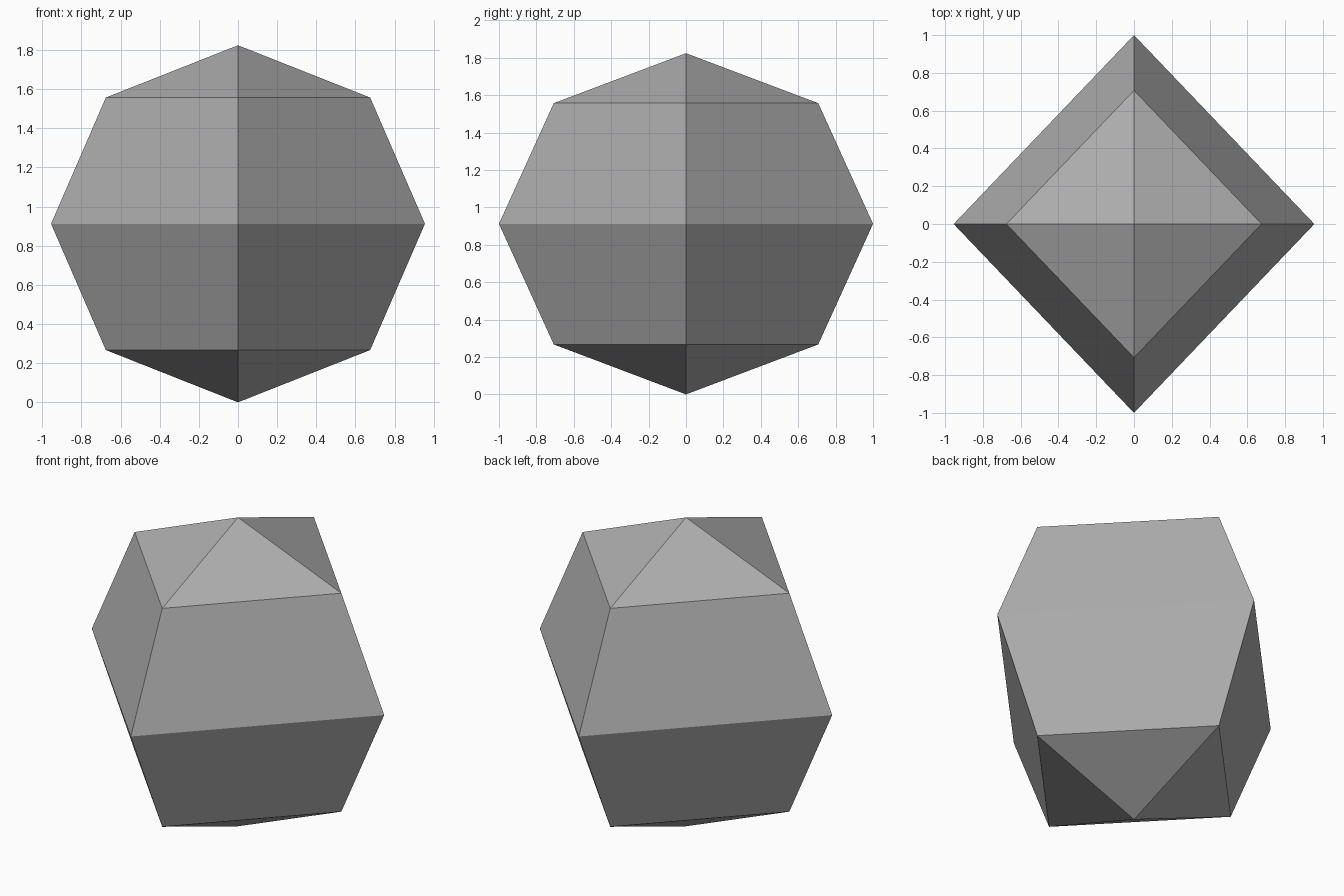
import bpy
import bmesh
from mathutils import Matrix

cube = bpy.data.objects.get("Cube")
if cube:
    bpy.data.objects.remove(cube, do_unlink=True)

# Plain mid grey
grey = bpy.data.materials.new("mid_grey")
grey.use_nodes = True
colour = (0.423, 0.423, 0.423, 1)
grey.diffuse_color = colour
grey.node_tree.nodes["Principled BSDF"].inputs["Base Color"].default_value = colour

# Four-sided low-poly ball, slightly squashed, standing on its lower point
half_x, half_y, half_z = 0.955, 1.0, 0.912
bm = bmesh.new()
bmesh.ops.create_uvsphere(bm, u_segments=4, v_segments=4, radius=1)
bm.transform(Matrix.Translation((0, 0, half_z)) @ Matrix.Diagonal((half_x, half_y, half_z, 1)))
bmesh.ops.recalc_face_normals(bm, faces=bm.faces)

mesh = bpy.data.meshes.new("faceted_ball")
bm.to_mesh(mesh)
bm.free()
mesh.materials.append(grey)
ball = bpy.data.objects.new("faceted_ball", mesh)
bpy.context.collection.objects.link(ball)
